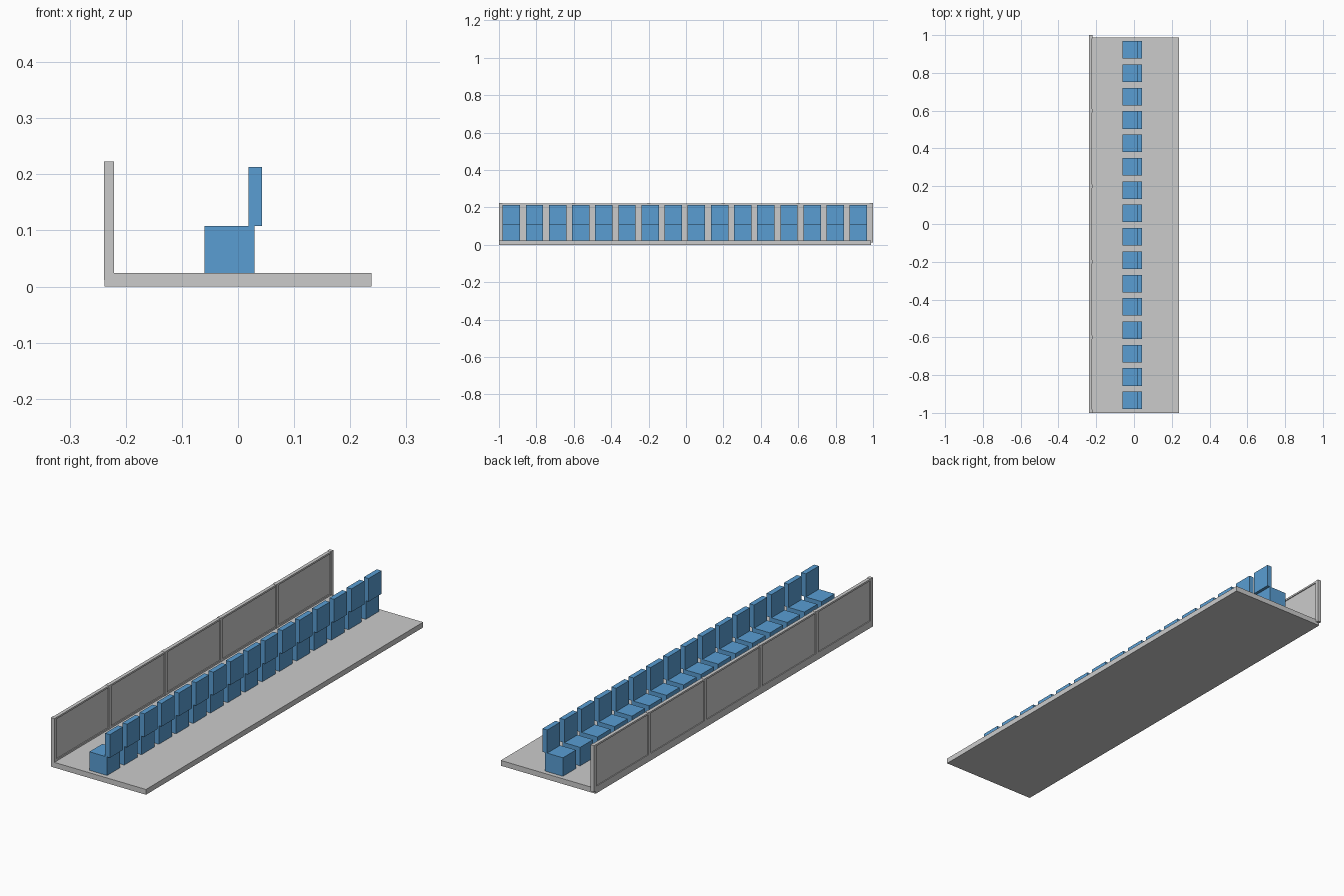
import bpy

if "Cube" in bpy.data.objects:
    bpy.data.objects.remove(bpy.data.objects["Cube"])


def material(name, color):
    m = bpy.data.materials.new(name)
    m.diffuse_color = color
    m.use_nodes = True
    m.node_tree.nodes["Principled BSDF"].inputs["Base Color"].default_value = m.diffuse_color
    return m


def box(name, x, y, z, mat=None):
    """Box from (min, max) ranges on each axis."""
    bpy.ops.mesh.primitive_cube_add(size=1, location=[(a + b) / 2 for a, b in (x, y, z)])
    ob = bpy.context.object
    ob.name = name
    ob.scale = [b - a for a, b in (x, y, z)]
    bpy.ops.object.transform_apply(location=False, rotation=False, scale=True)
    if mat:
        ob.data.materials.append(mat)
    return ob


blue = material("seat_blue", (0.1, 0.34, 0.65, 1))

# Floor slab
box("floor_slab", (-0.238, 0.238), (-1, 0.988), (0, 0.024))

# Rear barrier: posts, rails and recessed panels
POST, TOP, BOTTOM = 0.018, 0.223, 0.012
XW = (-0.239, -0.221)
posts = [-0.991, -0.6, -0.2, 0.2, 0.6, 0.991]
for y in posts:
    box("barrier_post", XW, (y - POST / 2, y + POST / 2), (BOTTOM, TOP))
for y0, y1 in zip(posts, posts[1:]):
    span = (y0 + POST / 2, y1 - POST / 2)
    box("barrier_top_rail", (-0.238, -0.222), span, (TOP - 0.009, TOP - 0.001))
    box("barrier_bottom_rail", (-0.238, -0.222), span, (BOTTOM, 0.032))
    box("barrier_panel", (-0.234, -0.226), span, (0.032, TOP - 0.009))

# Row of seats with backrests
COUNT, PITCH, HALF = 16, 0.1237, 0.0465
for i in range(COUNT):
    y = -0.006 + (i - (COUNT - 1) / 2) * PITCH
    span = (y - HALF, y + HALF)
    box("seat_base", (-0.06, 0.029), span, (0.024, 0.108), blue)
    box("seat_back", (0.019, 0.043), span, (0.108, 0.213), blue)
